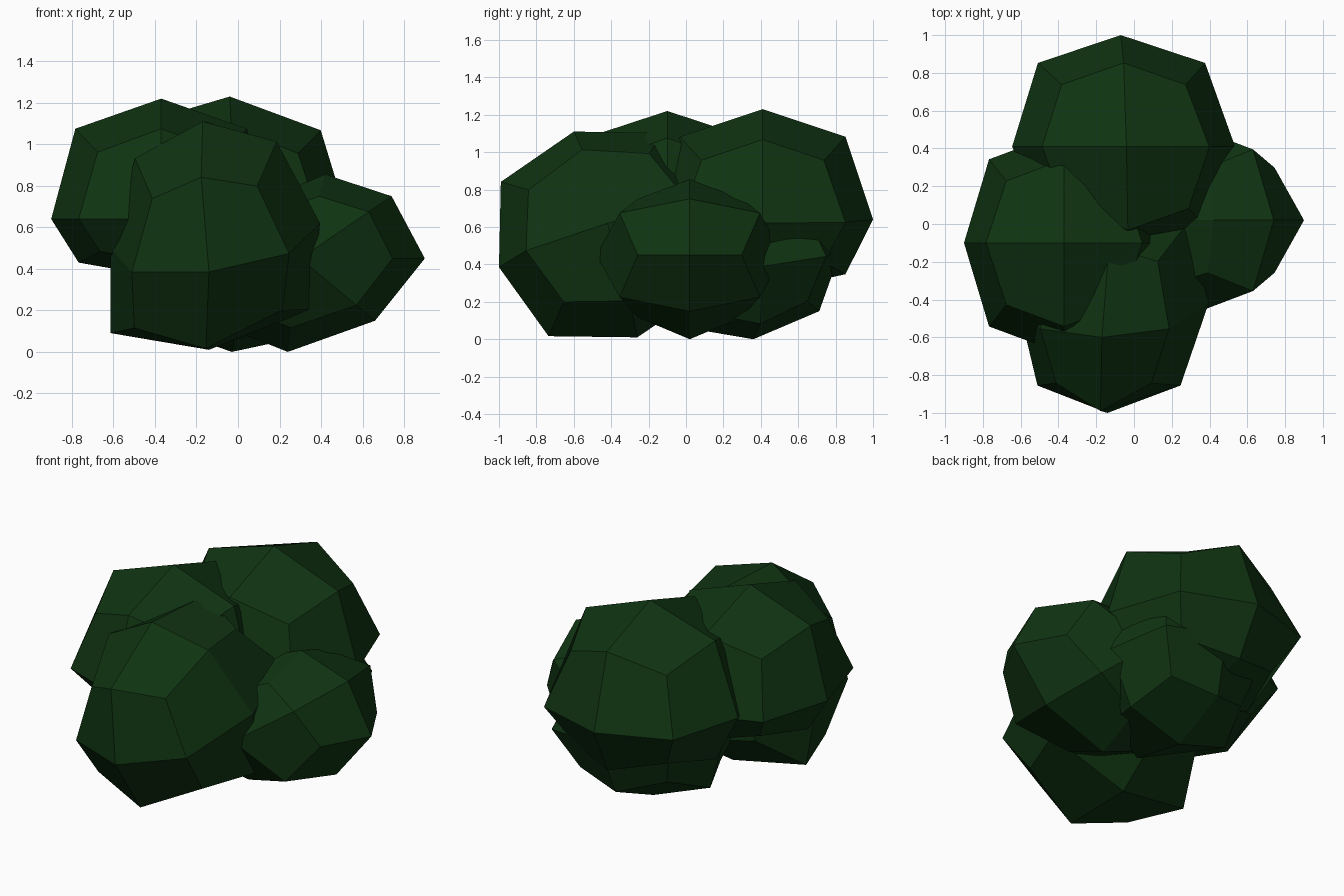
import bpy
from mathutils import Vector

if "Cube" in bpy.data.objects:
    bpy.data.objects.remove(bpy.data.objects["Cube"])

leaf = bpy.data.materials.new("leaf_green")
leaf.diffuse_color = (0.005, 0.034, 0.006, 1)
leaf.use_nodes = True
leaf.node_tree.nodes["Principled BSDF"].inputs["Base Color"].default_value = leaf.diffuse_color


def clump(name, centre, ax, ay, az, down=None, flare=1.0, taper=1.0):
    """Faceted leaf ball: a cube rounded once, stretched along three axes.
    down: separate axis for the lower half,
    flare / taper: width factors of the lower and upper half."""
    bpy.ops.mesh.primitive_cube_add(size=2)
    ob = bpy.context.object
    ob.name = name
    sub = ob.modifiers.new("round", 'SUBSURF')
    sub.levels = sub.render_levels = 1
    sub.use_limit_surface = False
    bpy.ops.object.modifier_apply(modifier=sub.name)
    c, ax, ay, az = Vector(centre), Vector(ax), Vector(ay), Vector(az)
    down = Vector(down) if down else -az
    for v in ob.data.vertices:
        x, y, z = v.co
        if z < -0.01:
            v.co = c + ax * x * flare + ay * y - down * z
        else:
            width = taper if z > 0.01 else 1.0
            v.co = c + ax * x * width + ay * y + az * z
    if ax.cross(ay).dot(az) < 0:
        ob.data.flip_normals()
    ob.data.materials.append(leaf)
    bpy.ops.object.shade_flat()
    return ob


# Large clump at the back, flatter underneath
clump("back_clump", (-0.055, 0.41, 0.64),
      (0.59, 0, -0.02), (-0.015, 0.59, 0), (0.015, 0, 0.59), down=(0.01, 0, -0.39))
# Left clump, flatter underneath
clump("left_clump", (-0.37, -0.10, 0.64),
      (0.53, 0, 0), (0, 0.59, 0), (0, 0, 0.58), down=(0, 0, -0.28), taper=1.04)
# Front clump, leaning forward and wider at its foot
clump("front_clump", (-0.11, -0.42, 0.56),
      (0.505, 0, 0.06), (0.03, 0.58, 0.175), (-0.06, -0.18, 0.55),
      down=(-0.03, 0.16, -0.55), flare=1.27, taper=0.9)
# Right clump, rolled onto an edge
clump("right_clump", (0.30, 0.02, 0.45),
      (0.44, 0, 0.30), (0, 0.50, 0), (0.36, 0, -0.30), down=(-0.28, 0, 0.24))
# Low clump under the back one
clump("lower_clump", (0.02, 0.36, 0.42),
      (0.50, 0.05, -0.03), (0, 0.47, 0.06), (0.03, 0, 0.40), down=(-0.05, 0, -0.42))
